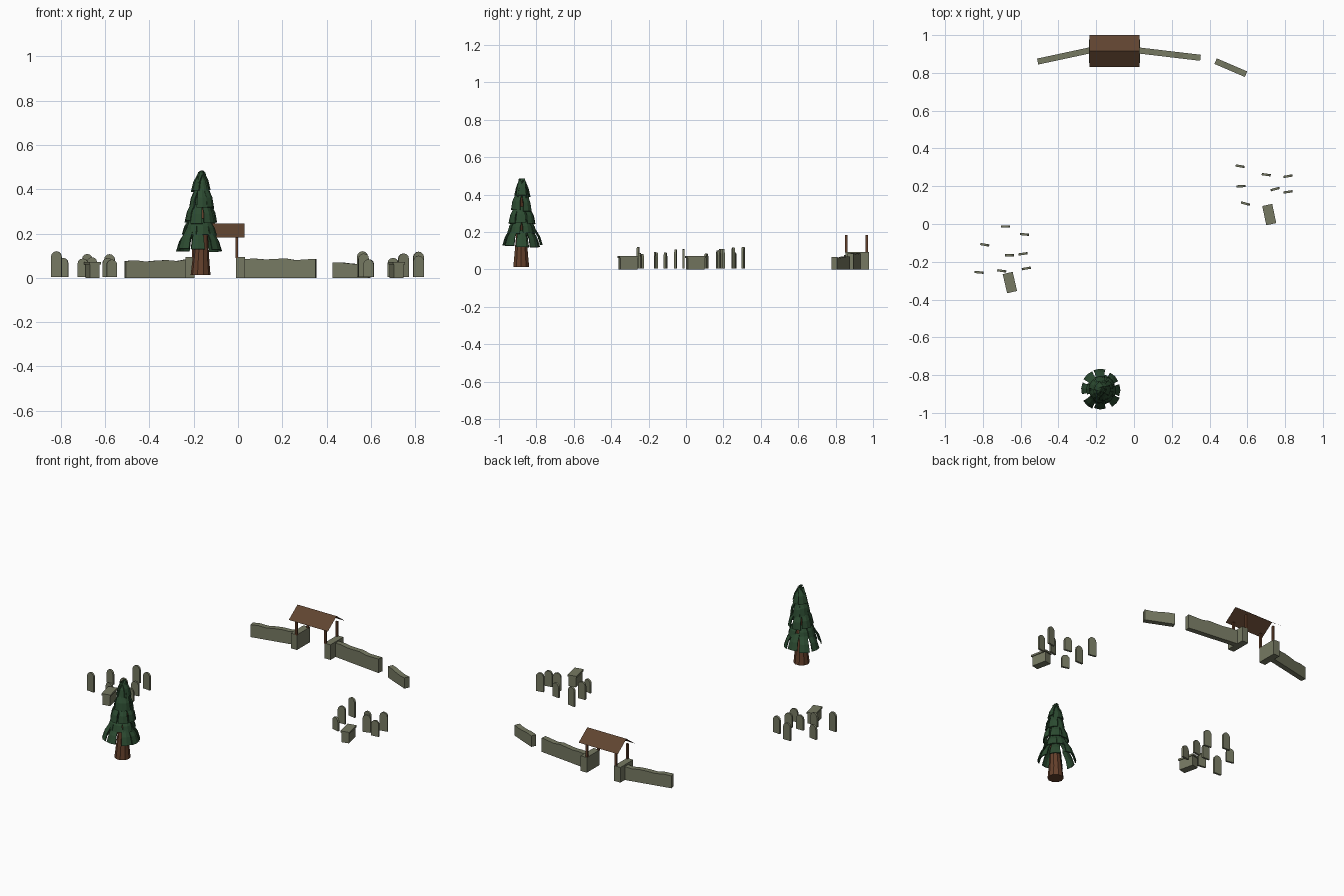
import bpy, bmesh, math, random
from mathutils import Vector, Matrix

random.seed(4)
cube = bpy.data.objects.get("Cube")
if cube:
    bpy.data.objects.remove(cube, do_unlink=True)


def material(name, *rgb):
    col = [(c / 255 / 12.92) if c < 11 else ((c / 255 + 0.055) / 1.055) ** 2.4 for c in rgb] + [1]
    m = bpy.data.materials.new(name)
    m.use_nodes = True
    m.diffuse_color = col
    m.node_tree.nodes["Principled BSDF"].inputs["Base Color"].default_value = col
    return m


STONE = material("grey green stone", 118, 121, 98)
ROOF = material("roof brown", 96, 68, 48)
BARK = material("bark brown", 100, 64, 43)
NEEDLES = material("dark pine green", 44, 75, 49)


def finish(bm, name, mat, matrix=Matrix()):
    bmesh.ops.recalc_face_normals(bm, faces=bm.faces)
    me = bpy.data.meshes.new(name)
    bm.to_mesh(me)
    bm.free()
    me.materials.append(mat)
    ob = bpy.data.objects.new(name, me)
    ob.matrix_world = matrix
    bpy.context.collection.objects.link(ob)
    return ob


def place(x, y, z=0, turn=0):
    return Matrix.Translation((x, y, z)) @ Matrix.Rotation(math.radians(turn), 4, 'Z')


def prism(name, outline, depth, mat, matrix):
    """Upright outline in x and z, extruded along y about its centre."""
    bm = bmesh.new()
    face = bm.faces.new([bm.verts.new((x, -depth / 2, z)) for x, z in outline])
    new = bmesh.ops.extrude_face_region(bm, geom=[face])["geom"]
    bmesh.ops.translate(bm, vec=(0, depth, 0), verts=[v for v in new if isinstance(v, bmesh.types.BMVert)])
    return finish(bm, name, mat, matrix)


def block(name, w, d, z0, z1, mat, matrix):
    outline = [(-w / 2, z0), (w / 2, z0), (w / 2, z1), (-w / 2, z1)]
    return prism(name, outline, d, mat, matrix)


# Boundary walls with uneven tops
def wall(name, start, end, heights):
    a, b = Vector(start), Vector(end)
    length = (b - a).length
    step = length / (len(heights) - 1)
    top = [(i * step, h) for i, h in enumerate(heights)]
    turn = math.degrees(math.atan2(b.y - a.y, b.x - a.x))
    prism(name, [(0, 0)] + top + [(length, 0)], 0.032, STONE, place(a.x, a.y, 0, turn))


wall("right_wall", (-0.51, 0.86), (-0.23, 0.92), [.076, .079, .073, .078, .08, .076, .084])
wall("left_wall", (0.03, 0.918), (0.352, 0.88), [.085, .087, .083, .085, .088, .08, .083, .086])
wall("broken_wall", (0.432, 0.862), (0.593, 0.793), [.068, .069, .064, .062, .066])

# Roofed gate
GX, GY = -0.103, 0.915
for side, label in ((-1, "right"), (1, "left")):
    block("gate_wall_" + label, 0.042, 0.125, 0, 0.093, STONE, place(GX + side * 0.114, GY))
    for end, part in ((-1, "front"), (1, "back")):
        block(f"gate_post_{part}_{label}", 0.012, 0.012, 0.09, 0.184, BARK,
              place(GX + side * 0.098, GY - 0.003 + end * 0.055))

bm = bmesh.new()
rows = [[bm.verts.new((s * 0.133, y, z)) for s in (-1, 1)]
        for y, z in ((-0.085, 0.183), (0, 0.245), (0.085, 0.183))]
for (a, b), (c, d) in zip(rows, rows[1:]):
    bm.faces.new((a, b, d, c))
finish(bm, "gate_roof", ROOF, place(GX, GY))


# Gravestones with arched tops: x, y, height, turn
def gravestone(name, x, y, height, turn):
    r = 0.024
    arch = [(r * math.cos(t), height - r + r * math.sin(t))
            for t in (math.pi * i / 6 for i in range(7))]
    prism(name, [(-r, 0.004), (r, 0.004)] + arch, 0.012, STONE, place(x, y, 0, turn))


STONES = [
    (-.68, -.013, .108, 0), (-.58, -.055, .107, -5), (-.79, -.11, .09, -10),
    (-.66, -.166, .093, 0), (-.588, -.158, .09, 8), (-.82, -.256, .12, -5),
    (-.70, -.248, .087, -8), (-.57, -.235, .083, 10),
    (.562, .306, .12, -10), (.70, .261, .09, -8), (.815, .253, .118, 10),
    (.567, .2, .11, 3), (.747, .185, .11, 15), (.815, .17, .1, 8), (.59, .108, .084, -15),
]
for i, spec in enumerate(STONES):
    gravestone(f"gravestone_{i + 1}", *spec)

# Box tombs with overhanging slabs
for label, x, y, turn in (("right", -0.657, -0.31, 13), ("left", 0.716, 0.05, 12)):
    block("tomb_body_" + label, 0.045, 0.092, 0, 0.06, STONE, place(x, y, 0, turn))
    block("tomb_slab_" + label, 0.054, 0.104, 0.06, 0.071, STONE, place(x, y, 0, turn))

# Tree trunk: stacked rings of x offset, radius, height
TX, TY = -0.169, -0.881
bm = bmesh.new()
SIDES = 10
rings = []
for dx, r, z in ((0, .045, .012), (.001, .039, .07), (.005, .029, .18), (.01, .019, .29), (.012, .008, .43)):
    rings.append([bm.verts.new((dx + r * math.cos(k * math.tau / SIDES),
                                r * math.sin(k * math.tau / SIDES), z)) for k in range(SIDES)])
for low, high in zip(rings, rings[1:]):
    for k in range(SIDES):
        n = (k + 1) % SIDES
        bm.faces.new((low[k], low[n], high[n], high[k]))
bm.faces.new(rings[0])
bm.faces.new(rings[-1])
finish(bm, "tree_trunk", BARK, place(TX, TY))


# Foliage: drooping bent plates in tiers
def plate(bm, angle, r_top, r_bot, z_top, z_bot, w_top, w_bot):
    out = Vector((math.cos(angle), math.sin(angle), 0))
    side = Vector((-out.y, out.x, 0))
    lines = []
    for t, bulge in ((0, 0), (0.5, 0.007), (1, 0)):
        mid = out * (r_top + (r_bot - r_top) * t + bulge)
        mid.z = z_top + (z_bot - z_top) * t
        w = w_top + (w_bot - w_top) * t
        lines.append([bm.verts.new(mid + side * (s * w / 2) - out * (abs(s) * 0.006))
                      for s in (-1, 0, 1)])
    for a, b in zip(lines, lines[1:]):
        for k in range(2):
            bm.faces.new((a[k], a[k + 1], b[k + 1], b[k]))


# count, top radius, bottom radius, top height, bottom height, top width, bottom width
TIERS = [
    (8, .066, .108, .215, .125, .042, .062),
    (7, .045, .08, .262, .19, .045, .058),
    (7, .042, .072, .335, .25, .038, .056),
    (6, .028, .055, .405, .315, .036, .052),
    (5, .008, .042, .478, .39, .034, .056),
]
for i, (n, rt, rb, zt, zb, wt, wb) in enumerate(TIERS):
    bm = bmesh.new()
    for k in range(n):
        lift = random.uniform(-.008, .008)
        push = random.uniform(-.005, .005)
        plate(bm, (k + 0.5 * i) * math.tau / n + random.uniform(-.12, .12),
              rt + push, rb + push, zt + lift, zb + lift, wt, wb)
    tier = finish(bm, f"foliage_tier_{i + 1}", NEEDLES, place(TX - .007 + .003 * i, TY + .004))
    solid = tier.modifiers.new("thickness", 'SOLIDIFY')
    solid.thickness = 0.006
